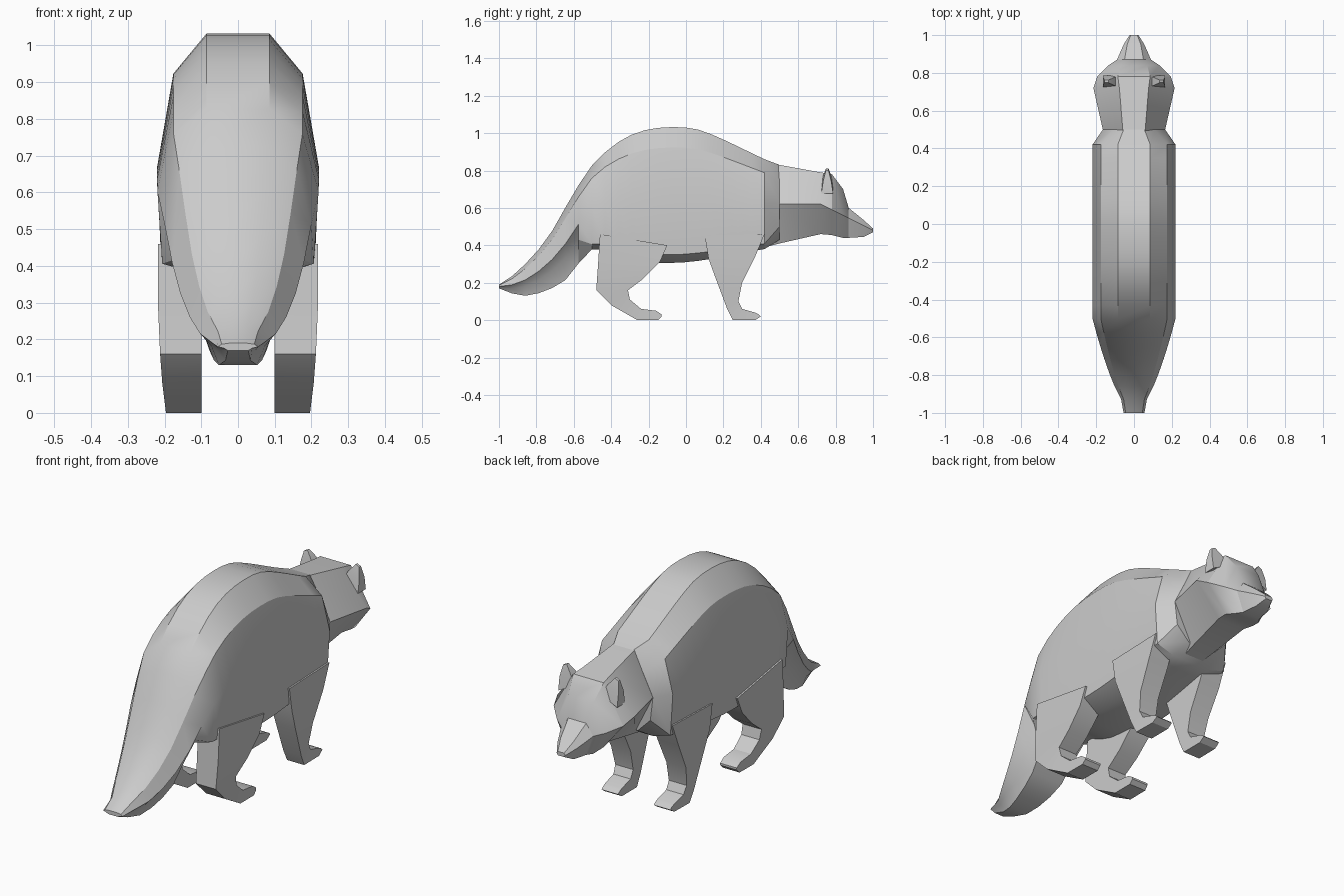
import bpy
import bmesh

if "Cube" in bpy.data.objects:
    bpy.data.objects.remove(bpy.data.objects["Cube"])

shade = 0.6
grey = bpy.data.materials.new("fur grey")
grey.use_nodes = True
grey.diffuse_color = (shade, shade, shade, 1)
grey.node_tree.nodes["Principled BSDF"].inputs["Base Color"].default_value = (shade, shade, shade, 1)


def loft(name, rings):
    """Skin closed rings of equal length and cap both ends."""
    bm = bmesh.new()
    rows = [[bm.verts.new(point) for point in ring] for ring in rings]
    count = len(rows[0])
    for near, far in zip(rows, rows[1:]):
        for i in range(count):
            j = (i + 1) % count
            bm.faces.new((near[i], near[j], far[j], far[i]))
    bm.faces.new(rows[0])
    bm.faces.new(rows[-1])
    bmesh.ops.recalc_face_normals(bm, faces=bm.faces)
    mesh = bpy.data.meshes.new(name)
    bm.to_mesh(mesh)
    bm.free()
    mesh.materials.append(grey)
    obj = bpy.data.objects.new(name, mesh)
    bpy.context.collection.objects.link(obj)
    bpy.ops.object.select_all(action="DESELECT")
    obj.select_set(True)
    bpy.context.view_layer.objects.active = obj
    bpy.ops.object.shade_smooth_by_angle(angle=0.5)


def mirrored_ring(y, half):
    """Full cross-section from (x, z) points on one side, top to bottom."""
    right_half = [(-x, y, z) for x, z in reversed(half)]
    return [(x, y, z) for x, z in half] + right_half


def height_on_curve(points, y):
    """Height at y on a smooth curve through the (y, z) points."""
    last = len(points) - 1

    def slope(i):
        before, after = points[max(i - 1, 0)], points[min(i + 1, last)]
        return (after[1] - before[1]) / (after[0] - before[0])

    i = max(k for k in range(last) if k == 0 or points[k][0] <= y)
    (start_y, start_z), (end_y, end_z) = points[i], points[i + 1]
    span = end_y - start_y
    t = (y - start_y) / span
    blend = t * t * (3 - 2 * t)
    leave = slope(i) * span * t * (1 - t) ** 2
    arrive = slope(i + 1) * span * t * t * (1 - t)
    return start_z + (end_z - start_z) * blend + leave - arrive


# Body and tail: one long form between a back curve and a belly curve
back_curve = [(-1, .19), (-.9, .26), (-.74, .44), (-.6, .68), (-.5, .83), (-.35, .96),
              (-.2, 1.02), (0, 1.03), (.12, 1), (.42, .86)]
belly_curve = [(-1, .17), (-.86, .13), (-.65, .21), (-.5, .38), (-.3, .32), (0, .31), (.42, .38)]
tail_tip, chest, neck = -1, .42, .5
steps = 20
body_rings = []
for step in range(steps + 1):
    y = tail_tip + (chest - tail_tip) * step / steps
    top, bottom = height_on_curve(back_curve, y), height_on_curve(belly_curve, y)
    tall = top - bottom
    # The tail narrows to a rounded point; its underside is softer than the belly
    fullness = min(1, max(.1, (y - tail_tip) * 2 ** 1) ** .6)
    wide = .22 * fullness
    soft = .3 if y < -.55 else .06
    body_rings.append(mirrored_ring(y, [
        (wide * .39, top),
        (wide * .8, top - tall * .15),
        (wide, top - tall / 2),
        (wide * (1 - soft), bottom + tall * soft),
        (wide / 2, bottom)]))

# The chest tapers in to the neck
body_rings.append(mirrored_ring(neck, [(.055, .83), (.11, .73), (.165, .62), (.15, .5), (.08, .43)]))
loft("body_and_tail", body_rings)

# Head: distance forward, crown height, cheek half width, jaw height
head_rings = []
for y, crown, cheek, jaw in [
        (chest, .84, .14, .39), (neck, .83, .165, .41), (.72, .79, .215, .46), (.78, .78, .195, .455),
        (.84, .7, .135, .44), (.87, .6, .09, .44), (.95, .535, .055, .445), (1, .49, .024, .47)]:
    ahead = max(0, y - .72)
    flat = cheek * (.36 + ahead * 1.3)
    head_rings.append(mirrored_ring(y, [(flat, crown), (cheek, .62 - ahead / 2), (flat, jaw)]))
loft("head", head_rings)

# Legs: matching (y, z) points down the rear edge and the front edge
hind_rear = [(-.46, .46), (-.47, .3), (-.48, .16), (-.4, .08), (-.33, .04), (-.26, 0), (-.15, 0), (-.13, .02)]
hind_front = [(-.1, .4), (-.14, .31), (-.23, .22), (-.31, .16), (-.3, .11), (-.24, .06), (-.16, .05), (-.13, .03)]
fore_rear = [(.1, .45), (.12, .33), (.16, .22), (.22, .06), (.25, 0), (.37, 0), (.4, .02)]
fore_front = [(.42, .46), (.37, .34), (.3, .2), (.28, .1), (.3, .06), (.37, .04), (.39, .03)]


def leg(name, sign, rear_edge, front_edge):
    rings = []
    for rear, front in zip(rear_edge, front_edge):
        inner = sign * .1
        outer = sign * min(.218, .19 + front[1] / 10)
        rings.append([(inner, *rear), (outer, *rear), (outer, *front), (inner, *front)])
    loft(name, rings)


def ear(name, sign):
    """A small tapering wedge that leans outward."""
    rings = []
    for x, z, size in [(.12, .7, .045), (.135, .76, .03), (.145, .805, .01)]:
        corners = [(-size, -size), (size, -size), (size, size), (-size, size)]
        rings.append([(sign * (x + across), .755 + along * .7, z - across / 2)
                      for across, along in corners])
    loft(name, rings)


for side, sign in (("left", 1), ("right", -1)):
    leg(side + "_hind_leg", sign, hind_rear, hind_front)
    leg(side + "_front_leg", sign, fore_rear, fore_front)
    ear(side + "_ear", sign)
